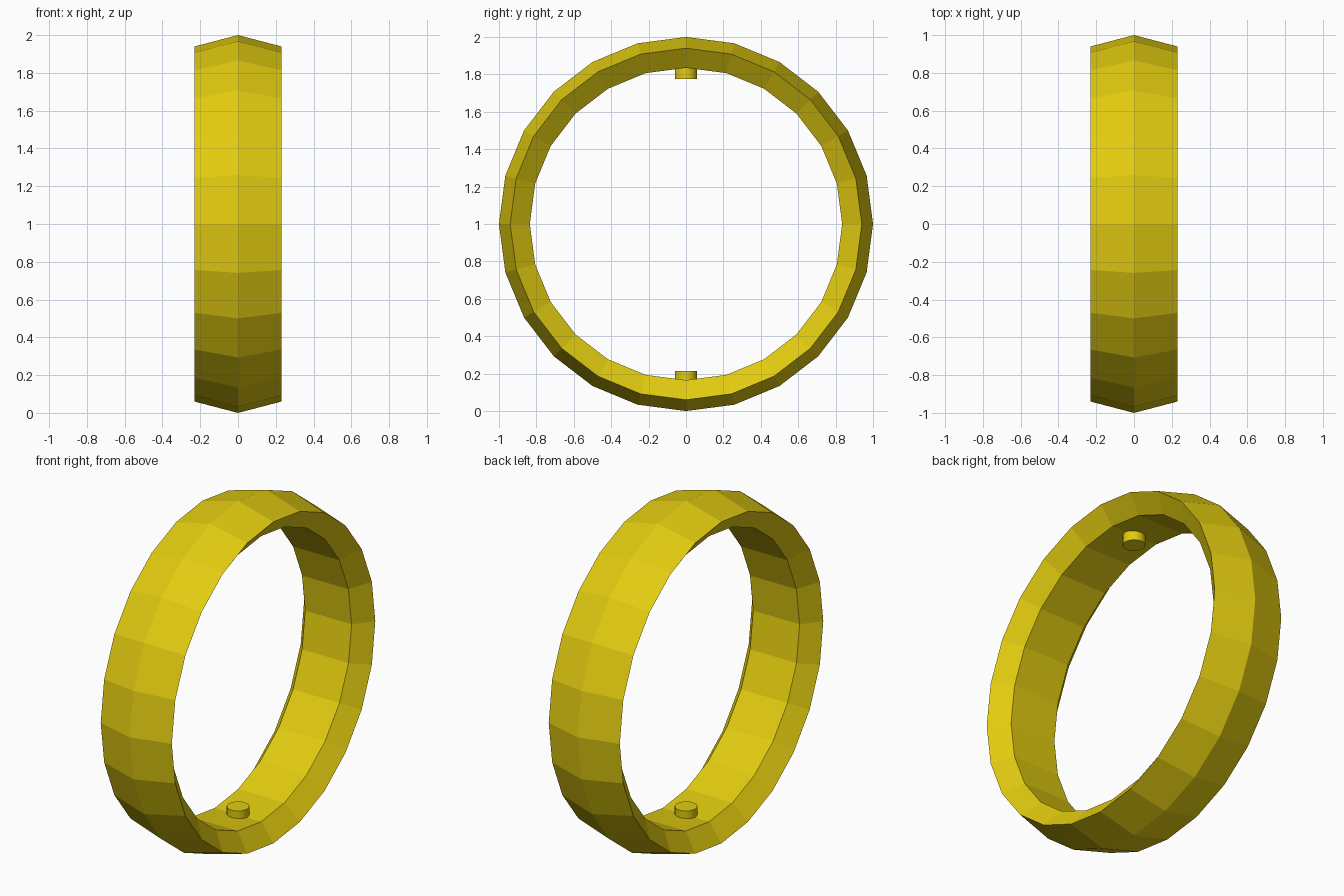
import bpy, bmesh
from math import pi
from mathutils import Matrix, Vector

if "Cube" in bpy.data.objects:
    bpy.data.objects.remove(bpy.data.objects["Cube"], do_unlink=True)

yellow = bpy.data.materials.new("yellow")
yellow.use_nodes = True
color = (0.76, 0.60, 0.005, 1)
yellow.diffuse_color = color
yellow.node_tree.nodes["Principled BSDF"].inputs["Base Color"].default_value = color


def add_object(name, bm):
    bmesh.ops.recalc_face_normals(bm, faces=bm.faces)
    mesh = bpy.data.meshes.new(name)
    bm.to_mesh(mesh)
    bm.free()
    mesh.materials.append(yellow)
    obj = bpy.data.objects.new(name, mesh)
    bpy.context.collection.objects.link(obj)
    return obj


# Ring: ridged band section (x, radius) swept round the x axis
SIDES = 24
section = [(0, 1), (0.23, 0.94), (0.15, 0.835), (-0.15, 0.835), (-0.23, 0.94)]
bm = bmesh.new()
loops = []
for i in range(SIDES):
    turn = Matrix.Rotation(2 * pi * i / SIDES, 3, 'X')
    loops.append([bm.verts.new(turn @ Vector((x, 0, r)) + Vector((0, 0, 1)))
                  for x, r in section])
for i, loop in enumerate(loops):
    following = loops[(i + 1) % SIDES]
    for j in range(len(section)):
        k = (j + 1) % len(section)
        bm.faces.new((loop[j], loop[k], following[k], following[j]))
add_object("ring", bm)

# Pivot pins: short round pegs pointing inward at the bottom and top
for name, z in (("bottom_pin", 0.175), ("top_pin", 1.815)):
    bm = bmesh.new()
    bmesh.ops.create_cone(bm, cap_ends=True, segments=24, radius1=0.06, radius2=0.06,
                          depth=0.08, matrix=Matrix.Translation((0, 0, z)))
    pin = add_object(name, bm)
    bpy.ops.object.select_all(action='DESELECT')
    pin.select_set(True)
    bpy.context.view_layer.objects.active = pin
    bpy.ops.object.shade_smooth_by_angle(angle=pi / 6)
